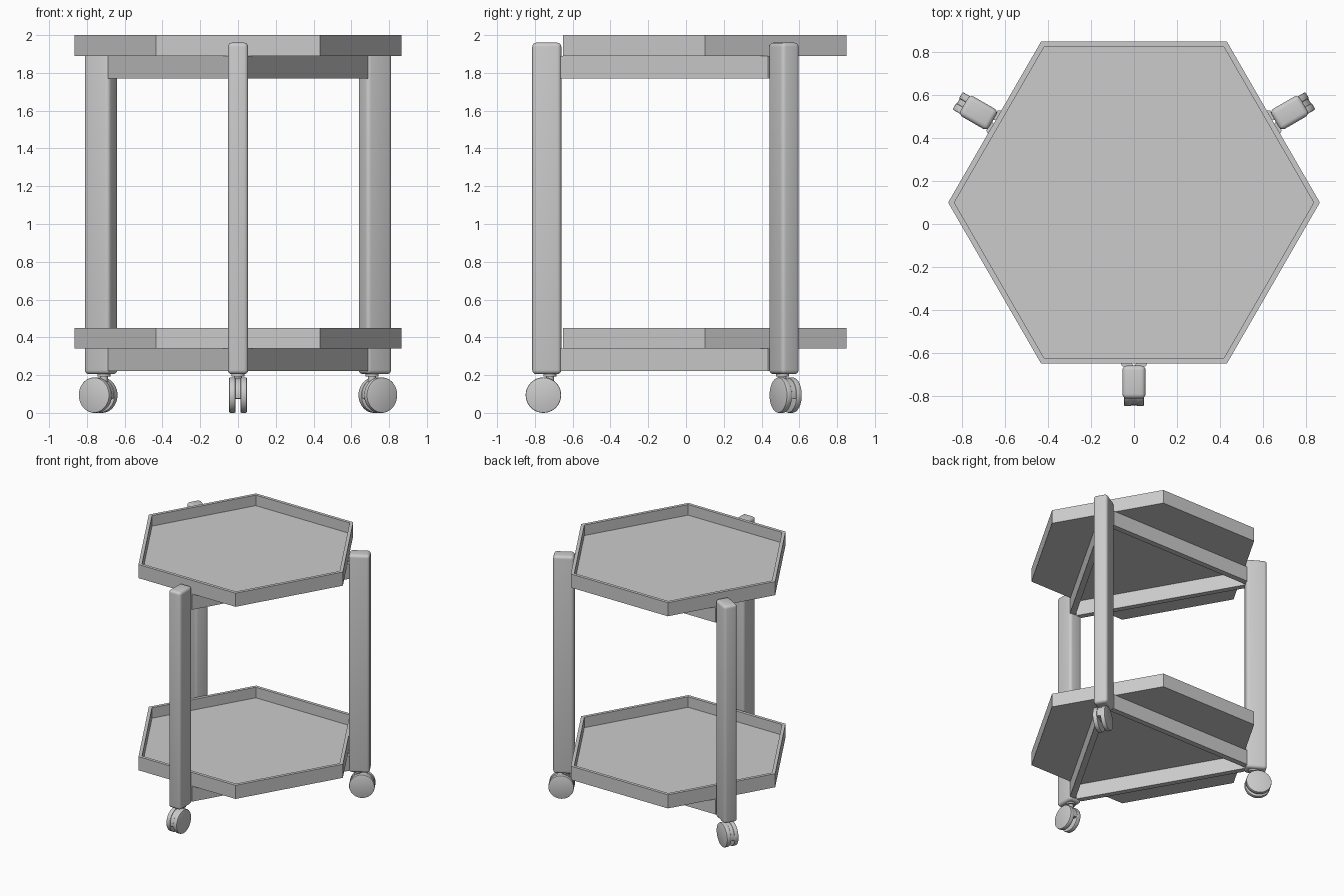
import bpy, bmesh
from math import pi, sin, cos, radians
from mathutils import Matrix, Vector

if "Cube" in bpy.data.objects:
    bpy.data.objects.remove(bpy.data.objects["Cube"])

PIVOT = Matrix.Translation((0, 0.1, 0))      # centre of the hexagon
HALF_W, IN_R, OUT_R = 0.054, 0.76, 0.914     # leg half width, inner and outer radius


def finish(name, bm, smooth=False):
    bmesh.ops.recalc_face_normals(bm, faces=bm.faces)
    bm.transform(PIVOT)
    me = bpy.data.meshes.new(name)
    bm.to_mesh(me)
    bm.free()
    ob = bpy.data.objects.new(name, me)
    bpy.context.collection.objects.link(ob)
    if smooth:
        bpy.ops.object.select_all(action='DESELECT')
        bpy.context.view_layer.objects.active = ob
        ob.select_set(True)
        bpy.ops.object.shade_smooth_by_angle(angle=radians(30))
    return ob


def prism(bm, pts, vec):
    """Closed solid: polygon pts swept along vec."""
    a = [bm.verts.new(p) for p in pts]
    b = [bm.verts.new(Vector(p) + Vector(vec)) for p in pts]
    n = len(a)
    bm.faces.new(a)
    bm.faces.new(b[::-1])
    for i in range(n):
        bm.faces.new((a[i], a[(i + 1) % n], b[(i + 1) % n], b[i]))


def round_edges(bm, width, seg, min_angle=0.6):
    edges = [e for e in bm.edges if e.calc_face_angle(0) > min_angle]
    bmesh.ops.bevel(bm, geom=edges, offset=width, segments=seg, profile=0.5, affect='EDGES')


def circle_x(x, y, z, r, n, start=0.0, sweep=2 * pi, closed=True):
    k = n if closed else n - 1
    return [(x, y + r * cos(start + sweep * i / k), z + r * sin(start + sweep * i / k)) for i in range(n)]


def circle_z(x, y, z, r, n):
    return [(x + r * cos(2 * pi * i / n), y + r * sin(2 * pi * i / n), z) for i in range(n)]


# hexagonal trays with a raised rim
def tray(name, z):
    bm = bmesh.new()
    R, r = 0.75 / cos(pi / 6), 0.725 / cos(pi / 6)
    rings = [[bm.verts.new(p) for p in circle_z(0, 0, z + h, rad, 6)]
             for rad, h in ((R, 0), (R, 0.11), (r, 0.11), (r, 0.025))]
    for a, b in zip(rings, rings[1:]):
        for i in range(6):
            j = (i + 1) % 6
            bm.faces.new((a[i], a[j], b[j], b[i]))
    bm.faces.new(rings[0])
    bm.faces.new(rings[-1])
    finish(name, bm)


tray("top_tray", 1.89)
tray("lower_tray", 0.34)

# legs, casters and braces, repeated three times around the centre
for k, side in enumerate(("front", "right", "left")):
    turn = Matrix.Rotation(k * 2 * pi / 3, 4, 'Z')

    # rounded leg post
    bm = bmesh.new()
    prism(bm, [(-HALF_W, -IN_R, 0.205), (HALF_W, -IN_R, 0.205),
               (HALF_W, -OUT_R, 0.205), (-HALF_W, -OUT_R, 0.205)], (0, 0, 1.755))
    bmesh.ops.recalc_face_normals(bm, faces=bm.faces)
    round_edges(bm, 0.022, 4)
    bm.transform(turn)
    finish(side + "_leg", bm, True)

    # twin caster wheels
    bm = bmesh.new()
    for x in (-0.047, 0.013):
        prism(bm, circle_x(x, -0.855, 0.094, 0.094, 40), (0.034, 0, 0))
    bmesh.ops.recalc_face_normals(bm, faces=bm.faces)
    round_edges(bm, 0.006, 2)
    bm.transform(turn)
    finish(side + "_caster_wheels", bm, True)

    # caster hood, axle, stem and collar
    bm = bmesh.new()
    prism(bm, circle_x(-0.013, -0.855, 0.094, 0.09, 20, -0.2, pi + 0.4, False), (0.026, 0, 0))
    prism(bm, circle_x(-0.03, -0.855, 0.094, 0.02, 16), (0.06, 0, 0))
    prism(bm, circle_z(0, -0.82, 0.13, 0.021, 20), (0, 0, 0.08))
    prism(bm, circle_z(0, -0.82, 0.193, 0.034, 24), (0, 0, 0.014))
    bm.transform(turn)
    finish(side + "_caster_mount", bm, True)

    # braces running from this leg to the next one, under both trays
    t = 0.045
    dx = t / sin(pi / 3)
    nxt = Matrix.Rotation(2 * pi / 3, 4, 'Z')
    r = IN_R + 0.004
    ends = [Vector((HALF_W, -r, 0)), nxt @ Vector((-HALF_W, -r, 0)),
            nxt @ Vector((-HALF_W + dx, -r, 0)), Vector((HALF_W - dx, -r, 0))]
    for level, z in (("upper", 1.77), ("lower", 0.222)):
        bm = bmesh.new()
        prism(bm, [p + Vector((0, 0, z)) for p in ends], (0, 0, 0.119))
        bm.transform(turn)
        finish(f"{side}_{level}_brace", bm)
